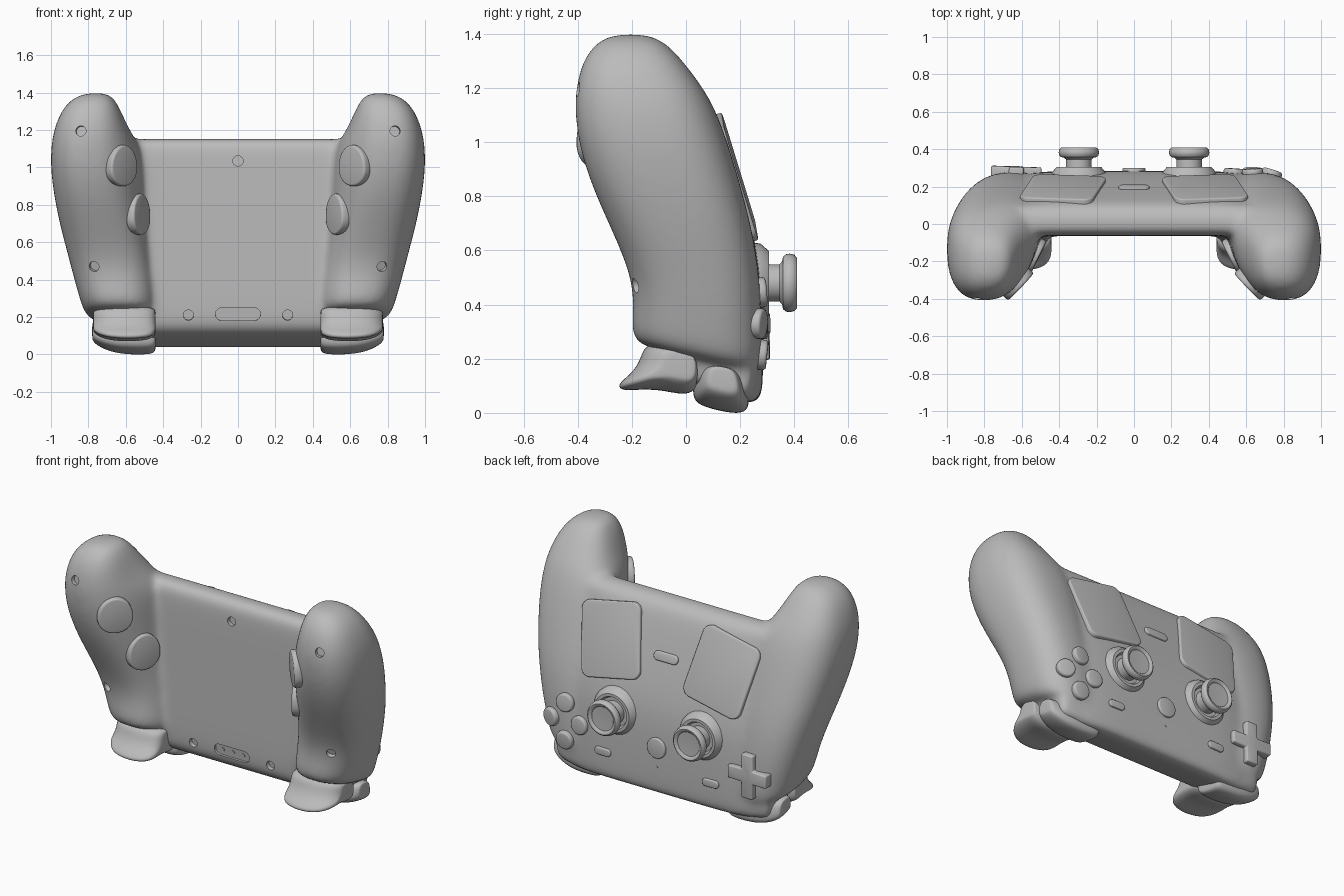
import bpy, bmesh, math
from mathutils import Matrix, Vector

cube = bpy.data.objects.get("Cube")
if cube:
    bpy.data.objects.remove(cube)

grey = bpy.data.materials.new("plain_grey")
grey.use_nodes = True
GREY = (0.5, 0.5, 0.5, 1)
grey.diffuse_color = GREY
grey.node_tree.nodes["Principled BSDF"].inputs["Base Color"].default_value = GREY


def add_object(name, bm):
    bmesh.ops.recalc_face_normals(bm, faces=bm.faces)
    mesh = bpy.data.meshes.new(name)
    bm.to_mesh(mesh)
    bm.free()
    mesh.materials.append(grey)
    ob = bpy.data.objects.new(name, mesh)
    bpy.context.collection.objects.link(ob)
    return ob


def smooth(ob, angle=35):
    bpy.ops.object.select_all(action='DESELECT')
    ob.select_set(True)
    bpy.context.view_layer.objects.active = ob
    bpy.ops.object.shade_smooth_by_angle(angle=math.radians(angle))


def bake(ob):
    """Replace the mesh by its modified result."""
    dg = bpy.context.evaluated_depsgraph_get()
    ob.data = bpy.data.meshes.new_from_object(ob.evaluated_get(dg))
    ob.modifiers.clear()


def loft(bm, rings):
    """Skin closed rings of equal length and cap both ends."""
    rows = [[bm.verts.new(p) for p in ring] for ring in rings]
    n = len(rows[0])
    for a, b in zip(rows, rows[1:]):
        for i in range(n):
            bm.faces.new((a[i], a[(i + 1) % n], b[(i + 1) % n], b[i]))
    bm.faces.new(rows[0][::-1])
    bm.faces.new(rows[-1])


def rounded(w, h, r, seg=8):
    """Outline of a rounded rectangle."""
    pts = []
    for k, (sx, sy) in enumerate(((1, 1), (-1, 1), (-1, -1), (1, -1))):
        for i in range(seg + 1):
            a = math.pi / 2 * (k + i / seg)
            p = Vector((sx * (w / 2 - r) + r * math.cos(a), sy * (h / 2 - r) + r * math.sin(a)))
            if not pts or (p - pts[-1]).length > 1e-4:
                pts.append(p)
    if (pts[0] - pts[-1]).length < 1e-4:
        pts.pop()
    return pts


def plate(name, outline, frame, top, base=-0.03, bevel=0.008):
    """Extruded outline standing on a local frame."""
    bm = bmesh.new()
    loft(bm, [[frame @ Vector((p[0], p[1], h)) for p in outline] for h in (base, top)])
    ob = add_object(name, bm)
    if bevel:
        mod = ob.modifiers.new("bevel", 'BEVEL')
        mod.width, mod.segments, mod.limit_method = bevel, 3, 'ANGLE'
        bake(ob)
    smooth(ob)
    return ob


# Shell: centre slab and two grips, fused into one skin
shell = bmesh.new()
slab = [(-.065, .2), (-.065, .45), (-.065, .75), (-.065, 1.04), (-.06, 1.12), (-.03, 1.155),
        (.04, 1.155), (.095, 1.13), (.13, 1.06), (.195, .85), (.25, .66), (.28, .5), (.285, .3),
        (.285, .1), (.275, .04), (.23, .03), (.1, .07), (0, .1), (-.05, .135)]
rings = []
for x in (-.74, -.72, -.6, -.45, -.2, 0, .2, .45, .6, .72, .74):
    drop = max(0, abs(x) - .45) * .13
    lift = max(0, abs(x) - .6) * .2
    rings.append([(x, y - drop * (y > .1), z + lift * (z < .15)) for y, z in slab])
loft(shell, rings)

# height, outer x, inner x at the face, inner x at the front, front y, face y
grip = [(1.4, .80, .70, .72, -.26, -.15), (1.375, .885, .655, .67, -.33, -.08),
        (1.3, .95, .61, .64, -.385, -.01), (1.2, .985, .55, .62, -.408, .065),
        (1.12, 1.0, .47, .61, -.412, .11), (1.0, 1.004, .45, .59, -.4, .155),
        (.85, .985, .45, .56, -.355, .2), (.7, .955, .45, .52, -.287, .24),
        (.55, .915, .45, .48, -.22, .268), (.42, .88, .43, .46, -.193, .28),
        (.3, .845, .42, .45, -.2, .28), (.23, .82, .42, .45, -.2, .28), (.205, .77, .46, .48, -.16, .25)]
for side in (-1, 1):
    rings = []
    for z, xo, xb, xf, y0, y1 in grip:
        ring = []
        tilt = .23 * min(1, max(0, (.55 - z) / .3))
        for i in range(32):
            a = math.tau * i / 32
            c, s = math.cos(a), math.sin(a)
            u = math.copysign(abs(c) ** .8, c)
            v = math.copysign(abs(s) ** .8, s)
            y = (y0 + y1) / 2 + v * (y1 - y0) / 2
            xi = xf + (xb - xf) * (v + 1) / 2
            ring.append((side * ((xo + xi) / 2 + u * (xo - xi) / 2), y, z - tilt * y))
        rings.append(ring)
    loft(shell, rings)
body = add_object("body_shell", shell)
body.modifiers.new("round", 'SUBSURF').levels = 2
mod = body.modifiers.new("fuse", 'REMESH')
mod.mode, mod.voxel_size = 'VOXEL', .014
mod = body.modifiers.new("soften", 'SMOOTH')
mod.factor, mod.iterations = .5, 30
bake(body)
bpy.context.view_layer.update()


def surface(x, z, back=True):
    """Local frame on the shell, its z axis along the surface normal."""
    d = 1 if back else -1
    hit, loc, n, _ = body.ray_cast(Vector((x, d, z)), Vector((0, -d, 0)))
    up = Vector((0, 0, 1))
    up = (up - n * up.dot(n)).normalized()
    return Matrix.Translation(loc) @ Matrix((up.cross(n), up, n)).transposed().to_4x4()


# Screw holes and the socket slot in the front cover
holes = [(0, 1.035)] + [(s * x, z) for s in (-1, 1) for x, z in ((.84, 1.195), (.77, .47), (.265, .21))]
disc = rounded(.055, .055, .0275)
cutter = bmesh.new()
for x, z in holes:
    f = surface(x, z, False)
    loft(cutter, [[f @ Vector((*p, h)) for p in disc] for h in (-.025, .04)])
slot = surface(0, .215, False)
loft(cutter, [[slot @ Vector((*p, h)) for p in rounded(.24, .07, .034)] for h in (-.014, .04)])
cut = add_object("hole_cutter", cutter)
pads = [(s, surface(s * .38, .87)) for s in (-1, 1)]
frames = {k: surface(*k) for k in ((0, .335), (0, .86), (0, .215), (.37, .215), (-.37, .215))}
buttons = [surface(.635 + dx, .33 + dz) for dx, dz in ((.1, 0), (-.1, 0), (0, .115), (0, -.115))]
cross_frame = surface(-.63, .33)
paddles = [(s, n, surface(s * x, z, False)) for s in (-1, 1)
           for n, x, z in (("upper", .62, 1.01), ("lower", .53, .75))]
mod = body.modifiers.new("holes", 'BOOLEAN')
mod.object, mod.operation, mod.solver = cut, 'DIFFERENCE', 'EXACT'
bake(body)
bpy.data.objects.remove(cut)
smooth(body, 40)
for i in (-1, 0, 1):
    plate("slot_pin", rounded(.022, .022, .011), slot @ Matrix.Translation((i * .07, 0, 0)), -.01, -.02, 0)

# Face controls
for s, f in pads:
    plate("track_pad", rounded(.4, .44, .055), f @ Matrix.Rotation(s * .2, 4, 'Z'), .014, -.05)
for f in buttons:
    plate("round_button", rounded(.112, .112, .056), f, .024, bevel=.012)
w, r = .04, .135
arm = [(r, -w), (r, w), (w, w), (w, r)]
cross = [Matrix.Rotation(k * math.pi / 2, 2) @ Vector(p) for k in range(4) for p in
         ((r, -w), (r, w), (w, w))]
plate("direction_pad", cross, cross_frame, .03, bevel=.01)
plate("home_button", rounded(.125, .125, .0625), frames[0, .335], .016)
plate("centre_button", rounded(.165, .056, .027), frames[0, .86], .014)
plate("status_light", rounded(.012, .012, .006), frames[0, .215], .003, bevel=0)
for x in (-.37, .37):
    plate("menu_button", rounded(.11, .046, .022), frames[x, .215], .014, bevel=.006)

# Thumb sticks, turned about the y axis
base_profile = [(.15, .24), (.145, .275), (.118, .306), (.1, .306), (.09, .285)]
cap_profile = [(.07, .26), (.068, .345), (.08, .355), (.097, .358), (.106, .37), (.108, .383),
               (.104, .4), (.094, .409), (.082, .407), (.074, .398), (.03, .396)]
for s in (-1, 1):
    for name, prof in (("stick_base", base_profile), ("thumb_stick", cap_profile)):
        bm = bmesh.new()
        loft(bm, [[(s * .295 + rad * math.cos(math.tau * i / 40), y,
                    .48 + rad * math.sin(math.tau * i / 40)) for i in range(40)] for rad, y in prof])
        smooth(add_object(name, bm), 40)

# Grip paddles
for s, n, f in paddles:
    egg = [(p.x * (1 - .8 * p.y), p.y) for p in rounded(.2, .22, .1)]
    plate(n + "_paddle", egg, f, .022, bevel=.012)

# Triggers and bumpers: side profiles swept across x
trigger = [(-.15, .27), (-.165, .2), (-.2, .145), (-.25, .11), (-.245, .083), (-.19, .085),
           (-.1, .088), (0, .062), (.045, .09), (.05, .17), (.03, .25)]
bumper = [(.06, .19), (.03, .13), (.025, .06), (.05, .03), (.13, .008), (.21, -.003), (.235, .03),
          (.225, .1), (.2, .17)]
t_rows = [(.44, .62), (.447, .78), (.48, .95), (.58, 1.02), (.68, .97), (.74, .82), (.77, .62), (.775, .5)]
b_rows = [(.44, .82), (.445, .95), (.48, 1.02), (.58, 1.02), (.66, .96), (.73, .8), (.775, .6), (.78, .45)]
for s in (-1, 1):
    for name, prof, rows, cy, cz in (("trigger", trigger, t_rows, .02, .19),
                                     ("bumper", bumper, b_rows, .14, .16)):
        bm = bmesh.new()
        loft(bm, [[(s * x, cy + (y - cy) * k, cz + (z - cz) * k) for y, z in prof] for x, k in rows])
        ob = add_object(name, bm)
        ob.modifiers.new("round", 'SUBSURF').levels = 2
        bake(ob)
        smooth(ob, 60)
